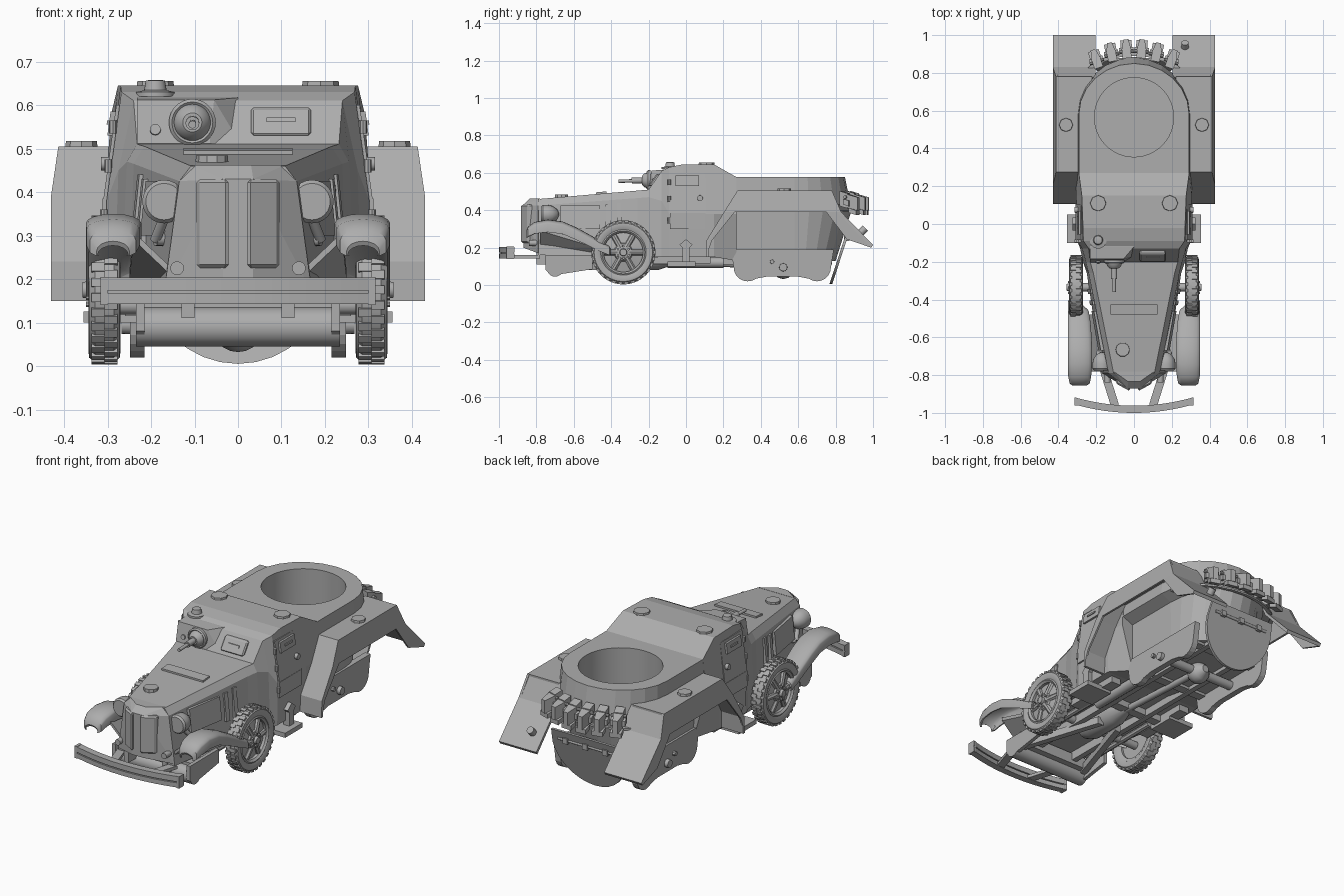
import bpy, bmesh
from math import sin, cos, pi
from mathutils import Vector, Matrix

cube = bpy.data.objects.get("Cube")
if cube:
    bpy.data.objects.remove(cube)

grey = bpy.data.materials.new("armour grey")
grey.use_nodes = True
grey.diffuse_color = (0.42, 0.42, 0.42, 1)
grey.node_tree.nodes["Principled BSDF"].inputs["Base Color"].default_value = (0.42, 0.42, 0.42, 1)
SIDES = (("left", 1), ("right", -1))


def finish(name, bm, smooth=False):
    bmesh.ops.recalc_face_normals(bm, faces=bm.faces)
    me = bpy.data.meshes.new(name)
    bm.to_mesh(me)
    bm.free()
    me.materials.append(grey)
    ob = bpy.data.objects.new(name, me)
    bpy.context.collection.objects.link(ob)
    if smooth:
        bpy.ops.object.select_all(action='DESELECT')
        ob.select_set(True)
        bpy.context.view_layer.objects.active = ob
        bpy.ops.object.shade_smooth_by_angle(angle=0.6)
    return ob


def hull(name, pts):
    """Solid wrapped tightly around the given points."""
    bm = bmesh.new()
    vs = [bm.verts.new(p) for p in pts]
    bmesh.ops.convex_hull(bm, input=vs)
    bmesh.ops.dissolve_limit(bm, angle_limit=0.01, verts=bm.verts, edges=bm.edges)
    return finish(name, bm)


def box(name, x0, x1, y0, y1, z0, z1):
    return hull(name, [(x, y, z) for x in (x0, x1) for y in (y0, y1) for z in (z0, z1)])


def loft(name, rings, smooth=False, closed=False):
    bm = bmesh.new()
    rows = [[bm.verts.new(p) for p in r] for r in rings]
    n = len(rows[0])
    for a, b in zip(rows, rows[1:] + rows[:1] if closed else rows[1:]):
        for i in range(n):
            bm.faces.new((a[i], a[(i + 1) % n], b[(i + 1) % n], b[i]))
    if not closed:
        bm.faces.new(rows[0])
        bm.faces.new(rows[-1])
    return finish(name, bm, smooth)


def plate(name, prof, x0, x1):
    """Side profile in (y, z) extruded across x."""
    return loft(name, [[(x, y, z) for y, z in prof] for x in (x0, x1)])


def lathe(name, prof, at, axis, segs=32, closed=False):
    """Profile of (radius, distance) pairs turned about an axis."""
    rot = Vector((0, 0, 1)).rotation_difference(Vector(axis)).to_matrix()
    rings = [[rot @ Vector((r * cos(2 * pi * i / segs), r * sin(2 * pi * i / segs), d)) + Vector(at)
              for i in range(segs)] for r, d in prof]
    return loft(name, rings, True, closed)


def disc(name, r, h, at, axis=(0, 0, 1), segs=32):
    return lathe(name, [(r, 0), (r * 0.96, h)], at, axis, segs)


def rod(name, a, b, r, segs=12):
    d = Vector(b) - Vector(a)
    return lathe(name, [(r, 0), (r, d.length)], a, d.normalized(), segs)


def mirror_ring(y, half):
    return [(x, y, z) for x, z in half] + [(-x, y, z) for x, z in reversed(half)]


# Bonnet and crew cabin
hull("radiator_nose", [(s * x, y, z) for s in (1, -1) for x, y, z in (
    (.17, -.79, .17), (.135, -.79, .425), (.108, -.78, .462),
    (.035, -.87, .2), (.035, -.87, .43), (.03, -.835, .462))])
loft("cabin_body", [mirror_ring(y, h) for y, h in (
    (-.79, [(.17, .16), (.135, .425), (.108, .46)]),
    (-.26, [(.25, .155), (.24, .465), (.215, .505)]),
    (-.2, [(.27, .155), (.255, .47), (.232, .51)]),
    (-.13, [(.285, .15), (.275, .45), (.24, .61)]),
    (-.09, [(.3, .15), (.302, .38), (.268, .63)]),
    (-.02, [(.3, .15), (.304, .38), (.27, .645)]),
    (.15, [(.3, .15), (.306, .38), (.276, .645)]),
    (.27, [(.235, .13), (.306, .38), (.292, .577)]))])


# Rear body with an open turret ring
def plan(hw, yr, z):
    arc = [(hw * cos(t * pi / 12), .58 + (yr - .58) * sin(t * pi / 12), z) for t in range(13)]
    return [(hw, .26, z)] + arc + [(-hw, .26, z)]


rear = loft("rear_body", [plan(.235, .8, .13), plan(.238, .885, .4), plan(.3, .88, .43), plan(.292, .85, .577)])
cutter = disc("turret_cutter", .215, .6, (0, .565, .22), segs=48)
mod = rear.modifiers.new("turret_ring", 'BOOLEAN')
mod.object, mod.solver = cutter, 'EXACT'
bpy.context.view_layer.update()
cut = bpy.data.meshes.new_from_object(rear.evaluated_get(bpy.context.evaluated_depsgraph_get()))
rear.modifiers.clear()
rear.data = cut
bpy.data.objects.remove(cutter)

# Rounded sloping rear plate with hinge strip
edge = [(.21 * cos(t * pi / 16), .215 - .21 * sin(t * pi / 16)) for t in range(17)] + [(-.2, .3), (.2, .3)]
loft("rear_plate", [[(x, .765 + d + z * .33, z) for x, z in edge] for d in (0, .015)])
rod("rear_hinge", (-.17, .86, .25), (.17, .86, .25), .008)
for x in (-.12, 0, .12):
    box("hinge_knuckle", x - .015, x + .015, .845, .875, .235, .265)
disc("tail_lamp", .02, .035, (.27, .935, .28), (0, .7, .7), 12)

for side, s in SIDES:
    # Rear mudguards: folded sheet over an open wheel arch
    box(side + "_mudguard_top", s * .28, s * .413, .275, .78, .492, .505)
    box(side + "_mudguard_corner", s * .222, s * .3, .62, .78, .492, .505)
    hull(side + "_mudguard_wall", [(s * (x - o), y, z) for x, y, z in (
        (.413, .275, .505), (.413, .78, .505), (.43, .203, .39), (.43, .83, .39)) for o in (0, .012)])
    for nm, x0, prof in (
            ("_mudguard_front", .24, ((.275, .505), (.203, .39), (.11, .24), (.106, .15), (.12, .15), (.125, .24),
                                      (.218, .39), (.285, .492))),
            ("_mudguard_rear", .205, ((.775, .505), (.83, .39), (1, .215), (.99, .2), (.815, .385), (.765, .492)))):
        loft(side + nm, [[(s * min(x, .43 - .148 * (z - .39)), y, z) for y, z in prof] for x in (x0, .43)])
    plate(side + "_front_cheek", [(.203, .39), (.11, .24), (.106, .15), (.14, .24), (.26, .39)], s * .42, s * .43)
    plate(side + "_rear_cheek", [(.75, .39), (.83, .39), (1, .215), (.99, .2), (.86, .245)], s * .42, s * .43)
    lobes = [(.33 + .075 * cos(pi + t * pi / 10), .095 + .075 * sin(pi + t * pi / 10)) for t in range(8)]
    lobes += [(.43, .045), (.6, .045)]
    lobes += [(.7 + .075 * cos(pi + t * pi / 10), .095 + .075 * sin(pi + t * pi / 10)) for t in range(3, 11)]
    plate(side + "_bogie_plate", lobes + [(.79, .19), (.24, .19)], s * .215, s * .248)
    disc(side + "_bogie_hub", .022, .02, (s * .248, .52, .095), (s, 0, 0), 16)
    disc(side + "_bogie_bolt", .012, .015, (s * .248, .46, .125), (s, 0, 0), 8)
    disc(side + "_sponson_cap", .037, .012, (s * .36, .525, .505), segs=8)
    disc(side + "_roof_cap", .043, .012, (s * .19, .11, .643), segs=8)

    # Cabin door, vision flap and step
    def on_side(name, y0, y1, z0, z1, t):
        hull(side + name, [(s * (.303 - .137 * (z - .38) + o), y, z)
                           for y in (y0, y1) for z in (z0, z1) for o in (-.02, t)])
    on_side("_door", -.085, .105, .385, .6, .007)
    box(side + "_door_lower", s * .29, s * .311, -.085, .105, .3, .385)
    on_side("_vision_flap", -.055, .07, .53, .585, .018)
    on_side("_vision_slot", -.02, .04, .555, .565, .023)
    for z in (.345, .46, .55):
        hx = s * (.308 - .12 * max(0, z - .38))
        rod(side + "_door_hinge", (hx, -.09, z - .015), (hx, -.09, z + .015), .009, 8)
    disc(side + "_door_handle", .016, .025, (s * .29, .075, .465), (s, 0, 0), 12)
    box(side + "_step", s * .2, s * .355, -.1, .05, .1, .125)
    box(side + "_step_rail", s * .2, s * .26, -.2, .13, .115, .15)
    plate(side + "_jack_bracket", [(-.02, .125), (.02, .125), (.02, .2), (.035, .215), (0, .245), (-.035, .215),
                                  (-.02, .2)], s * .29, s * .325)

    # Bonnet side panels, louvre bars, headlamps
    for nm, y0, y1, z0, z1 in (("_engine_panel", -.67, -.46, .3, .425), ("_engine_bar", -.43, -.405, .28, .43),
                               ("_engine_bar", -.37, -.345, .28, .44)):
        hull(side + nm, [(s * (.205 + .175 * (y + .53) - .1 * (z - .3) + o), y, z)
                         for y in (y0, y1) for z in (z0, z1) for o in (-.03, .008)])
    lathe(side + "_headlamp", [(.042, -.05), (.05, -.04), (.05, -.015), (.045, .01), (.028, .035), (.008, .045)],
          (s * .17, -.725, .378), (0, 1, 0), 24)
    rod(side + "_headlamp_stem", (s * .17, -.72, .34), (s * .19, -.68, .29), .012)
    rod(side + "_headlamp_arm", (s * .19, -.68, .29), (s * .15, -.66, .29), .014)
    hull(side + "_radiator_shutter", [(s * x, y + o, z) for x, y in ((.022, -.885), (.095, -.845))
                                      for o in (0, .035) for z in (.225, .43)]).modifiers.new("edge", 'BEVEL').width = .008

    # Front mudguard: domed strip with a lip, swept down to the wheel
    rings = []
    for y, z, a, b, lip in ((-.855, .265, .25, .325, .012), (-.845, .29, .235, .34, .03), (-.81, .315, .227, .348, .04),
                            (-.74, .328, .222, .35, .045), (-.66, .318, .222, .35, .045), (-.59, .288, .225, .35, .045),
                            (-.52, .25, .23, .35, .04), (-.46, .215, .24, .35, .035), (-.41, .185, .3, .35, .025)):
        top = [(a + (b - a) * (.5 - .5 * cos(i * pi / 8)), .022 * sin(i * pi / 8)) for i in range(9)]
        under = [(x * .94 + (a + b) * .03, h - .01) for x, h in top]
        rings.append([(s * x, y, z + h) for x, h in [(a, -lip)] + top + [(b, -lip)]]
                     + [(s * x, y + .006, z + h) for x, h in
                        [(b - .007, -lip)] + under[::-1] + [(a + .007, -lip)]])
    loft(side + "_front_mudguard", rings, True)
    hull(side + "_mudguard_apron", [(s * x, y, z + o) for x, y, z in (
        (.145, -.78, .2), (.24, -.78, .29), (.215, -.48, .17), (.25, -.48, .2)) for o in (0, .018)])
    rod(side + "_tow_hook", (s * .14, -.84, .225), (s * .14, -.77, .225), .016)

    # Front wheel: tyre, lugs, spoked disc and hub
    hub = (s * .307, -.335, .175)
    lathe(side + "_tyre", [(.118, -.028), (.14, -.037), (.156, -.035), (.167, -.022), (.167, .022),
                           (.156, .035), (.14, .037), (.118, .028)], hub, (s, 0, 0), 40, True)
    bm = bmesh.new()
    for i in range(60):
        m = (Matrix.Translation(hub) @ Matrix.Rotation(i * pi / 30, 4, 'X')
             @ Matrix.Translation(((.015 if i % 2 else -.015), 0, .163)) @ Matrix.Diagonal((.03, .02, .017, 1)))
        bmesh.ops.create_cube(bm, size=1, matrix=m)
    finish(side + "_tyre_lugs", bm)
    lathe(side + "_wheel_rim", [(.105, -.024), (.122, -.03), (.122, .03), (.115, .034), (.105, .024)], hub,
          (s, 0, 0), 40, True)
    lathe(side + "_wheel_disc", [(.11, -.012), (.11, .008), (.05, .02), (.045, .03), (.02, .035), (.018, .05)],
          hub, (s, 0, 0), 32)
    for i in range(6):
        c, d = cos(i * pi / 3), sin(i * pi / 3)
        rod(side + "_spoke", (s * .327, -.335 + .03 * c, .175 + .03 * d),
            (s * .316, -.335 + .112 * c, .175 + .112 * d), .016, 8)
        disc(side + "_wheel_nut", .007, .012, (s * .337, -.335 + .033 * d, .175 + .033 * c), (s, 0, 0), 6)

    # Chassis rails, springs, braces and front bumper arms
    box(side + "_chassis_rail", s * .1, s * .13, -.8, .78, .11, .2)
    plate(side + "_front_bracket", [(-.75, .08), (-.72, .055), (-.66, .06), (-.5, .085), (-.5, .16), (-.75, .16)],
          s * .215, s * .235)
    rod(side + "_leaf_spring", (s * .19, -.6, .13), (s * .19, -.1, .13), .016, 8)
    hull(side + "_chassis_brace", [(s * (x + o), y, z) for x, y in ((.195, -.68), (.04, -.2))
                                   for o in (0, .035) for z in (.08, .12)])
    hull(side + "_bumper_arm", [(s * (x + o), y, z) for x, y in ((.08, -.955), (.135, -.78))
                                for o in (0, .045) for z in (.143, .16)])
    rod(side + "_rear_axle", (0, .52, .095), (s * .24, .52, .095), .025)

# Bumper: two bowed slats with a backing strip and end caps
for name, z0, z1, front, depth in (("lower_bumper", .143, .168, 0, .038), ("upper_bumper", .174, .203, 0, .038),
                                   ("bumper_backing", .16, .18, .008, .03)):
    loft(name, [[(x, y + d, z) for d, z in ((front, z0), (depth, z0), (depth, z1), (front, z1))]
                for x in (i * .0395 for i in range(-8, 9)) for y in (-1 + .045 * (x / .316) ** 2,)])
for s in (1, -1):
    box("bumper_cap", s * .3, s * .316, -.96, -.92, .14, .205)

# Undercarriage
rod("front_crossmember", (-.235, -.7, .09), (.235, -.7, .09), .045, 20)
box("front_tray", -.225, .225, -.7, -.62, .09, .15)
rod("front_axle", (-.29, -.335, .14), (.29, -.335, .14), .022)
lathe("gearbox", [(.045, 0), (.07, .06), (.07, .25), (.04, .34)], (0, -.4, .15), (0, 1, 0), 16)
rod("drive_shaft", (0, -.1, .13), (0, .5, .1), .018)
rod("exhaust", (.16, -.1, .12), (.16, .2, .12), .028, 16)
lathe("differential", [(.02, -.06), (.05, -.03), (.058, 0), (.05, .03), (.02, .06)], (0, .52, .09), (0, 1, 0), 20)
for y in (-.05, .3, .7):
    box("crossmember", -.21, .21, y - .025, y + .025, .115, .16)

# Gun housing, ball mount and gun
hull("gun_housing", [(x, y, z) for x0, x1, y, z in (
    (-.232, -.065, -.205, .512), (-.232, -.055, -.185, .612), (-.232, .005, -.17, .512),
    (-.232, .0, -.12, .617), (-.232, .0, -.06, .617)) for x in (x0, x1)])
lathe("gun_collar", [(.054, 0), (.054, .014), (.047, .02), (.042, .016), (.036, .034), (.022, .046)],
      (-.105, -.19, .56), (0, -1, 0), 28)
rod("gun_barrel", (-.105, -.2, .56), (-.105, -.36, .555), .009)
rod("gun_jacket", (-.105, -.2, .56), (-.105, -.29, .558), .016)
disc("pistol_port", .013, .012, (-.19, -.194, .542), (0, -1, .2), 12)


# Driver's flap and bonnet fittings
def on_screen(name, x0, x1, z0, z1, t):
    return hull(name, [(x, -.2 + .7 * (z - .51) + o, z) for x in (x0, x1) for z in (z0, z1) for o in (-t, .02)])


on_screen("driver_flap", .03, .168, .53, .594, .016).modifiers.new("edge", 'BEVEL').width = .006
on_screen("driver_slot", .065, .132, .561, .571, .021)
hull("bonnet_vent", [(x, y, .535 + .09 * y + o) for x in (-.125, .125) for y in (-.48, -.425) for o in (-.015, .004)])
disc("bonnet_cap", .038, .018, (-.06, -.665, .466), segs=10)
lathe("roof_periscope", [(.045, 0), (.045, .01), (.026, .014), (.022, .036), (.012, .038)], (-.19, -.085, .62),
      (0, 0, 1), 24)

# Spare track links hung round the tail
for i in range(6):
    x = -.2 + .08 * i
    turn = Matrix.Translation((x, .87 + .055 * (1 - (x / .2) ** 2), .44)) @ Matrix.Rotation(-x * 1.6, 4, 'Z')
    for name, w0, w1, y0, y1, z0, z1 in (("track_pad", .024, .024, -.045, 0, -.03, .05),
                                         ("track_tooth", .026, .013, 0, .055, -.025, .045),
                                         ("track_link", .038, .038, -.02, .012, -.015, .015),
                                         ("track_foot", .03, .03, .01, .05, -.05, -.025)):
        hull(name, [turn @ Vector((sx * w, y, z - y * .3)) for w, y in ((w0, y0), (w1, y1))
                    for sx in (1, -1) for z in (z0, z1)])
    rod("track_pin", turn @ Vector((-.04, -.01, .03)), turn @ Vector((.04, -.01, .03)), .009, 8)
band = [(.3 * cos(t * pi / 12), .68 + .21 * sin(t * pi / 12)) for t in range(13)]
loft("track_rack", [[(x * k, .68 + (y - .68) * k, z) for k, z in ((1, .39), (1.08, .39), (1.08, .4), (1, .4))]
                    for x, y in band])
